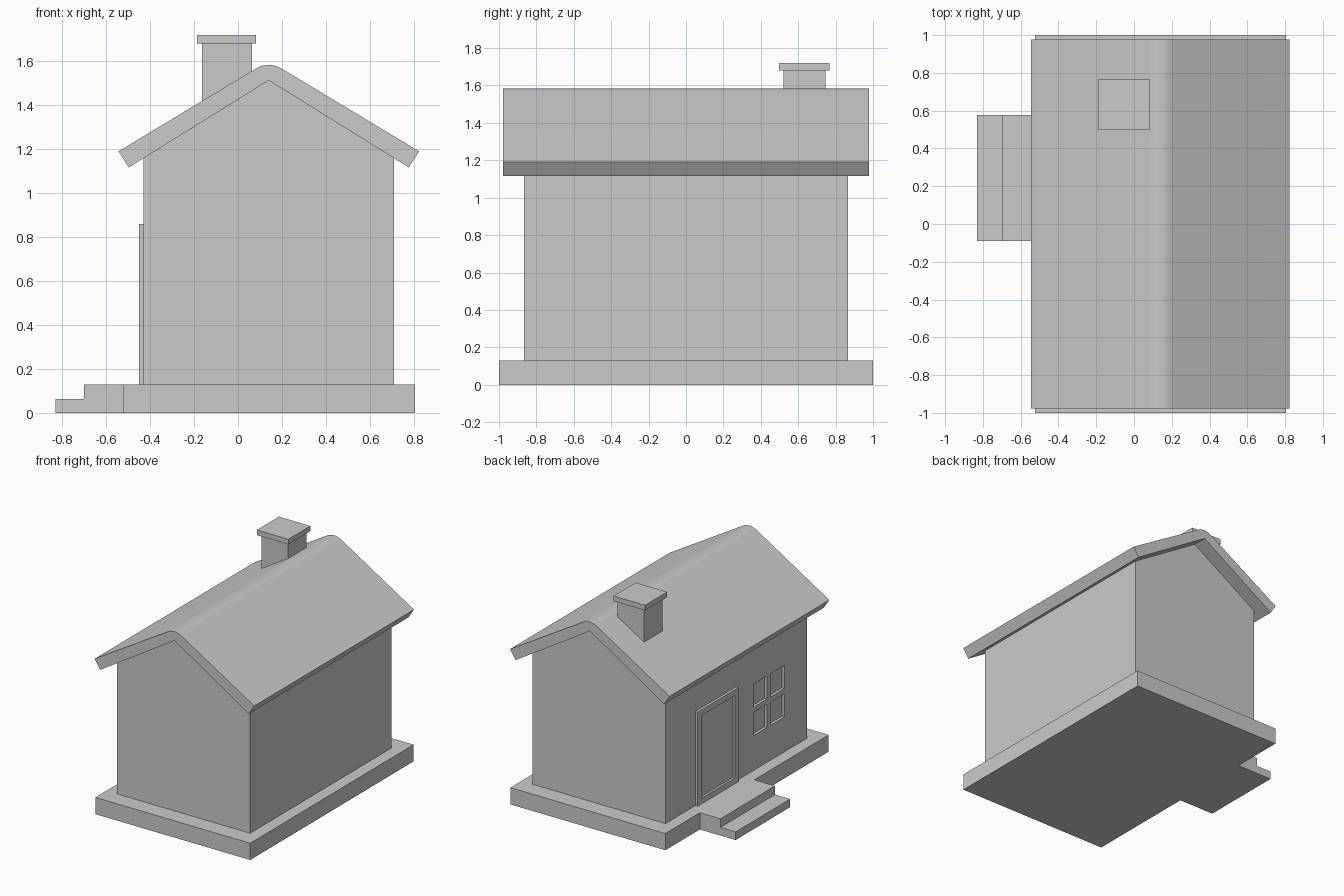
import bpy, bmesh, math

if "Cube" in bpy.data.objects:
    bpy.data.objects.remove(bpy.data.objects["Cube"])

RIDGE_X = 0.14
WALL_X = -0.43


def make(name, bm):
    bmesh.ops.recalc_face_normals(bm, faces=bm.faces)
    me = bpy.data.meshes.new(name)
    bm.to_mesh(me)
    bm.free()
    ob = bpy.data.objects.new(name, me)
    bpy.context.collection.objects.link(ob)
    return ob


def prism(name, pts, direction):
    """Extrude a closed outline of 3D points along a direction."""
    bm = bmesh.new()
    face = bm.faces.new([bm.verts.new(p) for p in pts])
    ext = bmesh.ops.extrude_face_region(bm, geom=[face], use_keep_orig=True)
    verts = [g for g in ext["geom"] if isinstance(g, bmesh.types.BMVert)]
    bmesh.ops.translate(bm, verts=verts, vec=direction)
    return make(name, bm)


def box(name, x0, x1, y0, y1, z0, z1):
    return prism(name, [(x0, y0, z0), (x1, y0, z0), (x1, y1, z0), (x0, y1, z0)],
                 (0, 0, z1 - z0))


# Plinth with upper step in one footprint, plus the lower step
SY0, SY1 = -0.09, 0.578
foot = [(-0.523, -1), (0.805, -1), (0.805, 1), (-0.523, 1),
        (-0.523, SY1), (-0.70, SY1), (-0.70, SY0), (-0.523, SY0)]
prism("plinth", [(x, y, 0) for x, y in foot], (0, 0, 0.13))
box("lower_step", -0.83, -0.70, SY0, SY1, 0, 0.063)

# Walls: gabled profile extruded along y
wall = [(-0.57, 0.13), (0.57, 0.13), (0.57, 1.16), (0, 1.513), (-0.57, 1.16)]
walls = prism("walls", [(RIDGE_X + x, -0.865, z) for x, z in wall], (0, 1.73, 0))

# Window: four recessed panes cut into the left wall
W0, W1, H0, H1, BAR = -0.59, -0.21, 0.40, 0.80, 0.04
pw, ph = (W1 - W0 - BAR) / 2, (H1 - H0 - BAR) / 2
for i in range(2):
    for j in range(2):
        y, z = W0 + i * (pw + BAR), H0 + j * (ph + BAR)
        cut = box(f"pane_cutter_{i}{j}", WALL_X - 0.1, WALL_X + 0.022,
                  y, y + pw, z, z + ph)
        cut.hide_render = True
        cut.hide_set(True)
        cut.display_type = 'WIRE'
        mod = walls.modifiers.new("pane", 'BOOLEAN')
        mod.object = cut
        mod.operation = 'DIFFERENCE'
        mod.solver = 'EXACT'

# Door: raised frame around a thin panel
D0, D1, DT, F = 0.0, 0.50, 0.86, 0.045
X0 = -0.45
outer = [(D0, 0.13), (D1, 0.13), (D1, DT), (D0, DT)]
inner = [(D0 + F, 0.13 + F), (D1 - F, 0.13 + F), (D1 - F, DT - F), (D0 + F, DT - F)]
bm = bmesh.new()
rings = [[bm.verts.new((x, y, z)) for y, z in loop]
         for x, loop in ((WALL_X, outer), (X0, outer), (X0, inner), (WALL_X, inner))]
for a, b in zip(rings, rings[1:] + rings[:1]):
    for k in range(4):
        n = (k + 1) % 4
        bm.faces.new((a[k], a[n], b[n], b[k]))
make("door_frame", bm)
box("door_panel", WALL_X - 0.003, WALL_X, D0 + F, D1 - F, 0.13 + F, DT - F)

# Roof: bent slab with a rounded ridge
slope = math.atan(0.603)
r, top = 0.113, 1.583
arc = []
for k in range(9):
    a = slope - 2 * slope * k / 8
    arc.append((r * math.sin(a), top - r + r * math.cos(a)))
profile = [(-0.637, 1.117), (0, 1.513), (0.637, 1.117), (0.684, 1.19)] + arc + [(-0.684, 1.19)]
roof = prism("roof", [(RIDGE_X + x, -0.978, z) for x, z in profile], (0, 1.956, 0))
bpy.context.view_layer.objects.active = roof
roof.select_set(True)
bpy.ops.object.shade_smooth_by_angle(angle=math.radians(30))

# Chimney and cap
box("chimney", -0.163, 0.063, 0.52, 0.747, 1.36, 1.68)
box("chimney_cap", -0.187, 0.083, 0.498, 0.768, 1.68, 1.72)
